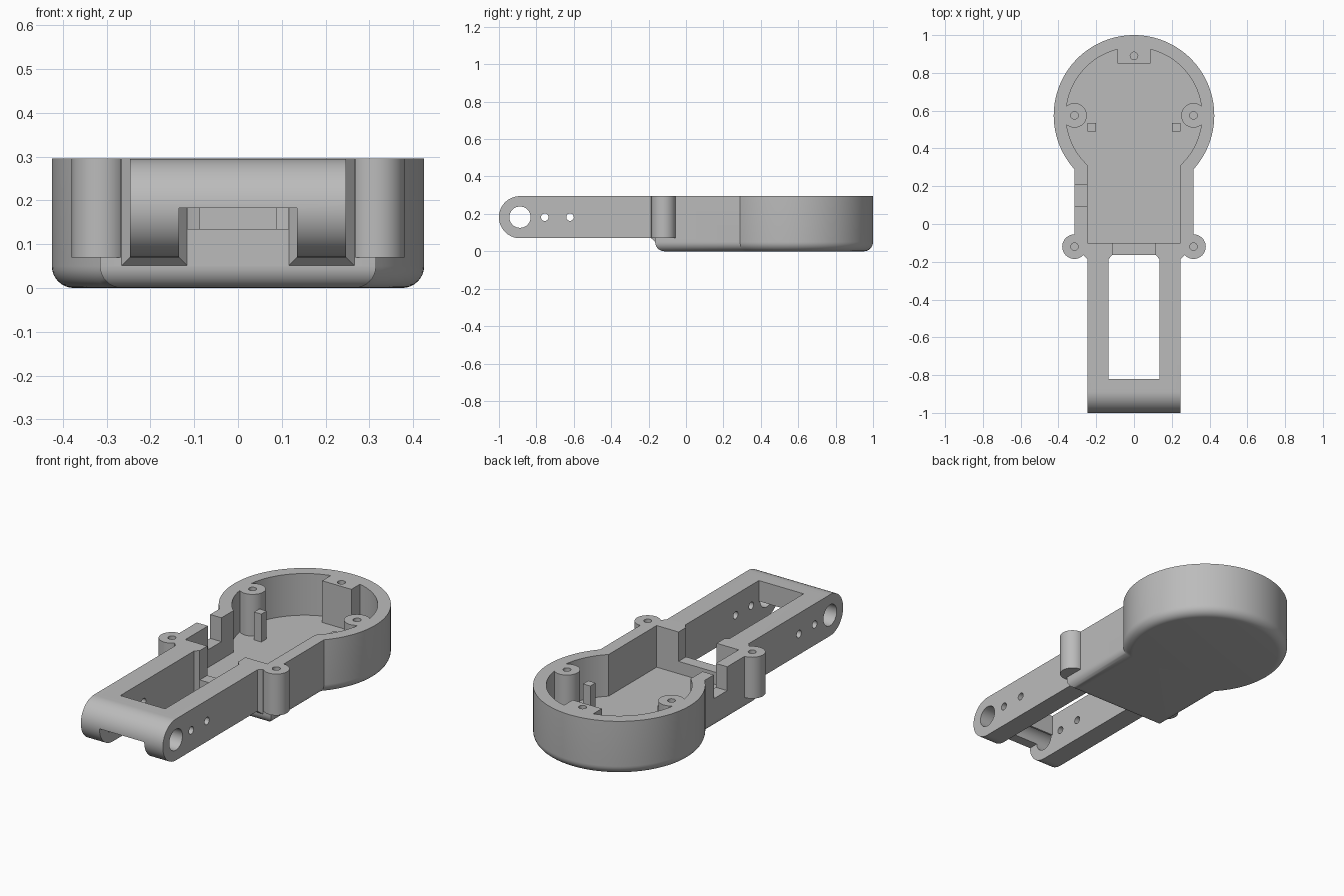
import bpy, bmesh, math
from mathutils import Matrix

old = bpy.data.objects.get("Cube")
if old:
    bpy.data.objects.remove(old, do_unlink=True)

TOP, FLOOR, ARM_Z = 0.295, 0.068, 0.07
HEAD_Y, FRONT_Y = 0.575, -0.165
EYE_Y, EYE_Z, ARM_R = -0.8875, 0.1825, 0.1125

grey = bpy.data.materials.new("plain_grey")
grey.use_nodes = True
colour = (0.5, 0.5, 0.5, 1)
grey.diffuse_color = colour
grey.node_tree.nodes["Principled BSDF"].inputs["Base Color"].default_value = colour


def make(name, bm):
    bmesh.ops.recalc_face_normals(bm, faces=bm.faces)
    mesh = bpy.data.meshes.new(name)
    bm.to_mesh(mesh)
    bm.free()
    mesh.materials.append(grey)
    ob = bpy.data.objects.new(name, mesh)
    bpy.context.collection.objects.link(ob)
    return ob


def prism(name, points, low, high, bottom_round=0):
    """Extrude a plan outline from low to high, optionally rounding the lower rim."""
    bm = bmesh.new()
    base = bm.faces.new([bm.verts.new((x, y, low)) for x, y in points])
    out = bmesh.ops.extrude_face_region(bm, geom=[base])
    for v in out["geom"]:
        if isinstance(v, bmesh.types.BMVert):
            v.co.z = high
    if bottom_round:
        rim = [e for e in bm.edges if all(v.co.z < low + 0.001 for v in e.verts)]
        bmesh.ops.bevel(bm, geom=rim, offset=bottom_round, segments=8,
                        affect='EDGES', profile=0.5, clamp_overlap=False)
    return make(name, bm)


def box(name, x0, x1, y0, y1, z0, z1):
    return prism(name, [(x0, y0), (x1, y0), (x1, y1), (x0, y1)], z0, z1)


def arc(cx, cy, r, a0, a1, n):
    return [(cx + r * math.cos(a0 + (a1 - a0) * i / n),
             cy + r * math.sin(a0 + (a1 - a0) * i / n)) for i in range(n + 1)]


def post(name, x, y, r, z0, z1):
    return prism(name, arc(x, y, r, 0, math.tau, 40)[:-1], z0, z1)


def cross_hole(name, y, z, r):
    bm = bmesh.new()
    bmesh.ops.create_cone(bm, cap_ends=True, segments=40, radius1=r, radius2=r, depth=1,
                          matrix=Matrix.Translation((0, y, z)) @ Matrix.Rotation(math.pi / 2, 4, 'Y'))
    return make(name, bm)


def keyhole(r, half, y0):
    """Round head running into a straight neck."""
    a = math.acos(half / r)
    return [(-half, y0), (half, y0)] + arc(0, HEAD_Y, r, -a, math.pi + a, 96)


def combine(target, tool, operation):
    tool.hide_render = True
    mod = target.modifiers.new(tool.name, 'BOOLEAN')
    mod.operation, mod.object, mod.solver = operation, tool, 'EXACT'
    bpy.context.view_layer.objects.active = target
    bpy.ops.object.modifier_apply(modifier=mod.name)
    bpy.data.objects.remove(tool, do_unlink=True)


def add(target, tool):
    combine(target, tool, 'UNION')


def cut(target, tool):
    combine(target, tool, 'DIFFERENCE')


# Twin-arm frame: rounded side profile swept across the width
profile = arc(EYE_Y, EYE_Z, ARM_R, math.pi / 2, math.pi * 1.5, 40) + [(-0.12, ARM_Z), (-0.12, TOP)]
frame = prism("arm_frame", profile, -0.247, 0.247)
frame.data.transform(Matrix(((0, 0, 1, 0), (1, 0, 0, 0), (0, 1, 0, 0), (0, 0, 0, 1))))
cut(frame, box("arm_gap", -0.135, 0.135, -0.82, 0, 0, 0.4))
cut(frame, box("bridge_underside", -0.135, 0.135, -1.1, -0.7, 0, EYE_Z))
for y, r in ((EYE_Y, 0.057), (-0.755, 0.02), (-0.62, 0.02)):
    cut(frame, cross_hole("pivot_hole", y, EYE_Z, r))

# Keyhole-shaped housing with rounded lower rim
housing = prism("housing", keyhole(0.425, 0.315, FRONT_Y), 0, TOP, 0.05)
add(housing, frame)

# Tapered collars where the arms meet the housing
for s in (-1, 1):
    collar = box("arm_collar", min(s * 0.115, s * 0.267), max(s * 0.115, s * 0.267),
                 -0.186, -0.12, 0.05, TOP)
    for v in collar.data.vertices:
        if v.co.y > -0.18:
            continue
        v.co.x = s * (0.135 if abs(v.co.x) < 0.2 else 0.247)
        v.co.z = max(v.co.z, ARM_Z)
    box_back = [v for v in collar.data.vertices if v.co.y > -0.18]
    for v in box_back:
        v.co.y = FRONT_Y + 0.001
    add(housing, collar)
    add(housing, post("outer_boss", s * 0.315, -0.12, 0.065, ARM_Z, TOP))

# Hollow interior, front slot and side notch
cut(housing, prism("cavity", keyhole(0.36, 0.247, -0.1), FLOOR, 0.4))
cut(housing, box("front_slot", -0.115, 0.115, -0.2, -0.05, 0.135, 0.4))
cut(housing, box("side_notch", -0.4, -0.2, 0.095, 0.21, 0.165, 0.4))

# Interior screw posts and locating pegs
add(housing, box("rear_post", -0.088, 0.088, 0.85, 0.96, 0.04, TOP))
for s in (-1, 1):
    add(housing, post("inner_boss", s * 0.315, HEAD_Y, 0.065, 0.055, TOP))
    add(housing, box("peg", s * 0.224 - 0.022, s * 0.224 + 0.022, 0.49, 0.535, 0.04, 0.22))

# Screw holes
holes = [(0, 0.89)] + [(s * 0.315, y) for s in (-1, 1) for y in (-0.12, HEAD_Y)]
for x, y in holes:
    cut(housing, post("screw_hole", x, y, 0.02, 0.12, 0.4))

bpy.ops.object.select_all(action='DESELECT')
housing.select_set(True)
bpy.context.view_layer.objects.active = housing
bpy.ops.object.shade_smooth_by_angle(angle=math.radians(30))
